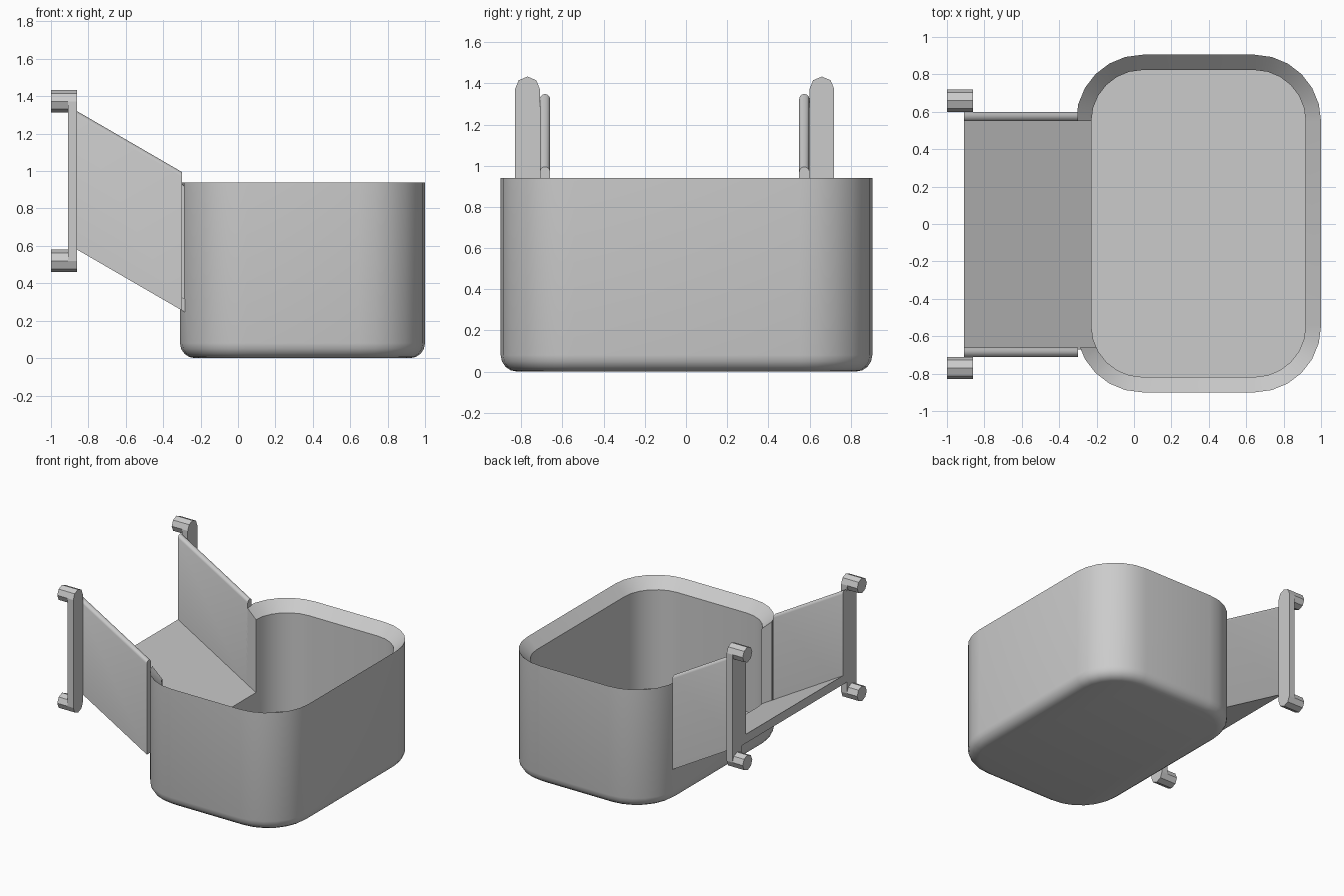
import bpy, bmesh, math
from math import sin, cos, pi, radians

cube = bpy.data.objects.get("Cube")
if cube:
    bpy.data.objects.remove(cube, do_unlink=True)

grey = bpy.data.materials.new("light_grey")
grey.use_nodes = True
COLOUR = (0.6, 0.6, 0.6, 1)
grey.diffuse_color = COLOUR
grey.node_tree.nodes["Principled BSDF"].inputs["Base Color"].default_value = COLOUR


def finish(bm, name):
    bmesh.ops.recalc_face_normals(bm, faces=bm.faces)
    mesh = bpy.data.meshes.new(name)
    bm.to_mesh(mesh)
    bm.free()
    mesh.materials.append(grey)
    ob = bpy.data.objects.new(name, mesh)
    bpy.context.collection.objects.link(ob)
    return ob


def smooth(ob, angle=35):
    bpy.ops.object.select_all(action='DESELECT')
    ob.select_set(True)
    bpy.context.view_layer.objects.active = ob
    bpy.ops.object.shade_smooth_by_angle(angle=radians(angle))


def prism(name, start, end):
    """Solid between two matching outlines."""
    bm = bmesh.new()
    a = [bm.verts.new(p) for p in start]
    b = [bm.verts.new(p) for p in end]
    bm.faces.new(a)
    bm.faces.new(b)
    for i in range(len(a)):
        j = (i + 1) % len(a)
        bm.faces.new((a[i], a[j], b[j], b[i]))
    return finish(bm, name)


def side_prism(name, xz, y0, y1):
    return prism(name, [(x, y0, z) for x, z in xz], [(x, y1, z) for x, z in xz])


def cross_prism(name, yz, x0, x1):
    return prism(name, [(x0, y, z) for y, z in yz], [(x1, y, z) for y, z in yz])


# Chute dimensions
TOP, SLOPE = 0.94, 0.58
FRONT, BACK = -0.66, 0.55
THICK, FLOOR = 0.05, 0.07
X0, X1 = -0.91, -0.30


def under(x):
    return 0.255 + SLOPE * (X1 - x)


# Tray: rounded rectangular rings lofted up the outside and down the inside
def ring(bm, inset, z, steps=6):
    r = 0.355 - inset
    pts = []
    for k, (cx, cy) in enumerate([(0.645, 0.55), (0.045, 0.55), (0.045, -0.545), (0.645, -0.545)]):
        for i in range(steps + 1):
            a = (k + i / steps) * pi / 2
            pts.append(bm.verts.new((cx + r * cos(a), cy + r * sin(a), z)))
    return pts


R = 0.08
levels = [(R * (1 - sin(t)), R * (1 - cos(t))) for t in [i * pi / 8 for i in range(5)]]
levels += [(0, TOP), (0.082, TOP - 0.08), (0.082, 0.08)]
bm = bmesh.new()
rings = [ring(bm, *lv) for lv in levels]
for lo, hi in zip(rings, rings[1:]):
    for i in range(len(lo)):
        j = (i + 1) % len(lo)
        bm.faces.new((lo[i], lo[j], hi[j], hi[i]))
bm.faces.new(rings[0])
bm.faces.new(rings[-1])
tray = finish(bm, "tray")

# Opening where the chute enters the tray
xa, xb = -0.45, -0.14
cutter = side_prism("opening_cutter",
                    [(xa, under(xa) + FLOOR), (xb, under(xb) + FLOOR), (xb, 1.5), (xa, 1.5)],
                    FRONT, BACK)
cutter.hide_render = True
cutter.hide_viewport = True
cut = tray.modifiers.new("opening", 'BOOLEAN')
cut.operation = 'DIFFERENCE'
cut.solver = 'EXACT'
cut.object = cutter
bpy.context.view_layer.objects.active = tray
bpy.ops.object.modifier_apply(modifier=cut.name)
bpy.data.objects.remove(cutter, do_unlink=True)
smooth(tray)

# Sloping chute floor
xe = X1 + 0.02
side_prism("chute_floor",
           [(X0, under(X0)), (xe, under(xe)), (xe, under(xe) + FLOOR), (X0, under(X0) + FLOOR)],
           FRONT - 0.01, BACK + 0.01)


# Chute side walls with rounded top edges
def chute_wall(name, y):
    h = THICK / 2
    section = [(-h, 0), (h, 0)]
    section += [(h * cos(a), 0.715 + h * sin(a)) for a in [i * pi / 6 for i in range(7)]]
    wall = prism(name, *[[(x, y + dy, under(x) + dz) for dy, dz in section] for x in (X0, X1)])
    smooth(wall)


# Mounting straps with eight-sided pegs
LOW, HIGH, RAD = 0.52, 1.373, 0.06


def arc(y, z, first, count):
    return [(y + RAD * cos(a), z + RAD * sin(a))
            for a in [(first + i) * pi / 4 for i in range(count)]]


for side, wall_y, strap_y in (("front", FRONT - THICK / 2, -0.77),
                              ("back", BACK + THICK / 2, 0.66)):
    chute_wall(side + "_chute_wall", wall_y)
    cross_prism(side + "_strap", arc(strap_y, HIGH, 0, 5) + arc(strap_y, LOW, 4, 5), X0, -0.86)
    for level, z in (("upper", HIGH), ("lower", LOW)):
        cross_prism(f"{side}_{level}_peg", arc(strap_y, z, 0, 8), -1.0, X0 + 0.01)
